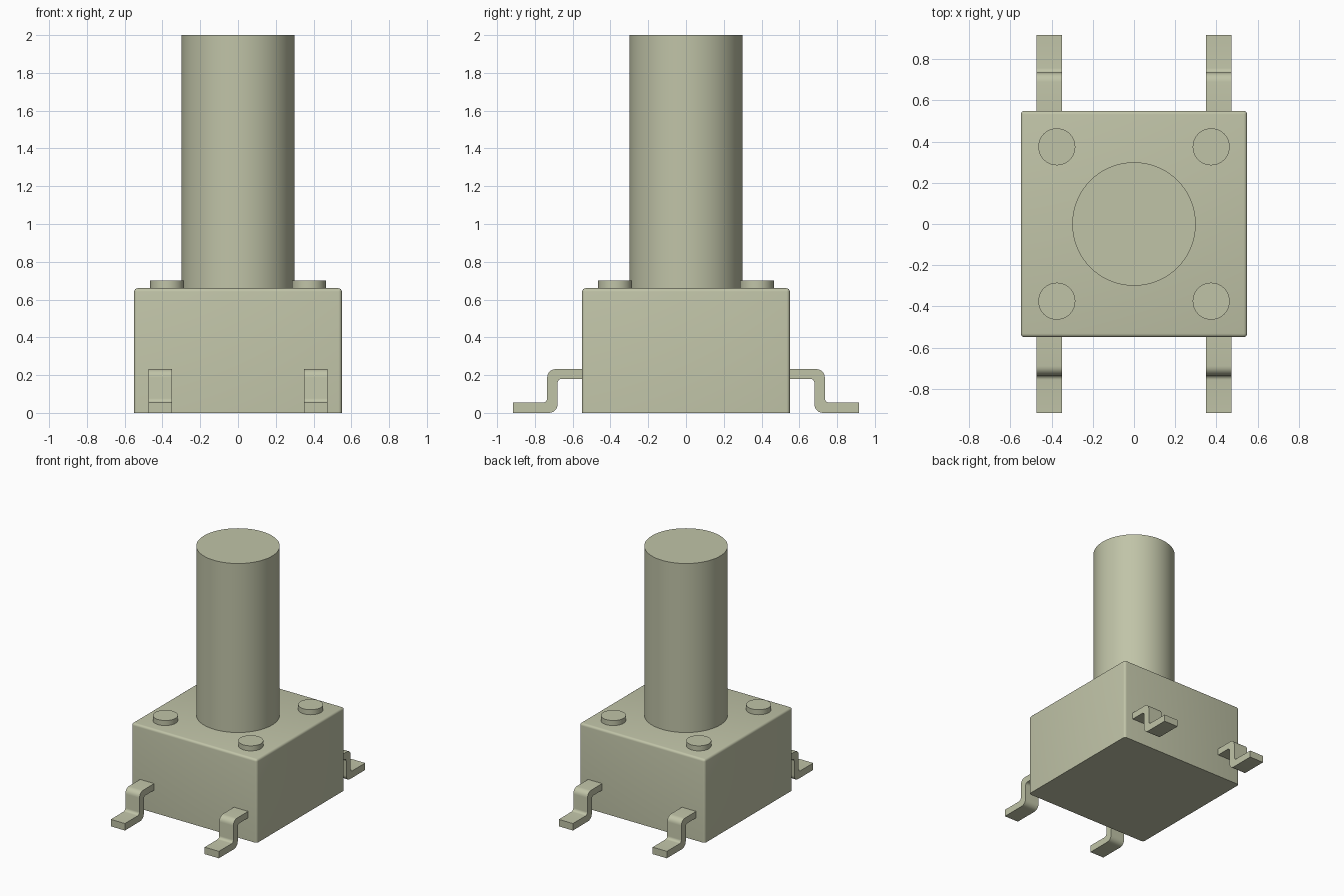
import bpy, bmesh, math
from mathutils import Vector

if "Cube" in bpy.data.objects:
    bpy.data.objects.remove(bpy.data.objects["Cube"])

mat = bpy.data.materials.new("khaki_grey")
mat.diffuse_color = (0.53, 0.55, 0.39, 1.0)
mat.use_nodes = True
mat.node_tree.nodes["Principled BSDF"].inputs["Base Color"].default_value = mat.diffuse_color


def add_object(name, bm):
    bmesh.ops.recalc_face_normals(bm, faces=bm.faces[:])
    mesh = bpy.data.meshes.new(name)
    bm.to_mesh(mesh)
    bm.free()
    mesh.materials.append(mat)
    obj = bpy.data.objects.new(name, mesh)
    bpy.context.collection.objects.link(obj)
    bpy.context.view_layer.objects.active = obj
    for o in bpy.context.selected_objects:
        o.select_set(False)
    obj.select_set(True)
    bpy.ops.object.shade_smooth_by_angle(angle=math.radians(35))
    return obj


def cylinder(name, x, y, radius, z0, z1, sides):
    bm = bmesh.new()
    bmesh.ops.create_cone(bm, cap_ends=True, segments=sides,
                          radius1=radius, radius2=radius, depth=z1 - z0)
    bmesh.ops.translate(bm, verts=bm.verts[:], vec=(x, y, (z0 + z1) / 2))
    return add_object(name, bm)


def rounded(corners, steps=6):
    """Round each (y, z, radius) corner of a closed right-angled outline."""
    points = []
    for i, (y, z, r) in enumerate(corners):
        p = Vector((y, z))
        if r == 0:
            points.append(p)
            continue
        a = (Vector(corners[i - 1][:2]) - p).normalized()
        b = (Vector(corners[(i + 1) % len(corners)][:2]) - p).normalized()
        centre = p + (a + b) * r
        for k in range(steps + 1):
            t = math.pi / 2 * k / steps
            points.append(centre - b * r * math.cos(t) - a * r * math.sin(t))
    return points


# Housing: box with rounded top and upright edges, sharp base
bm = bmesh.new()
bmesh.ops.create_cube(bm, size=1)
bmesh.ops.scale(bm, verts=bm.verts[:], vec=(1.1, 1.1, 0.66))
bmesh.ops.translate(bm, verts=bm.verts[:], vec=(0, 0, 0.33))
edges = [e for e in bm.edges if max(v.co.z for v in e.verts) > 0.5]
bmesh.ops.bevel(bm, geom=edges, offset=0.018, segments=4,
                profile=0.5, affect='EDGES')
add_object("housing", bm)

# Tall push button
cylinder("button", 0, 0, 0.30, 0.66, 2.0, 72)

# Gull-wing leg outline in y and z
outline = rounded([
    (0.545, 0.232, 0), (0.735, 0.232, 0.045), (0.735, 0.055, 0.022),
    (0.917, 0.055, 0), (0.917, 0.0, 0), (0.68, 0.0, 0.045),
    (0.68, 0.18, 0.022), (0.545, 0.18, 0)])

for sx, side in ((-1, "left"), (1, "right")):
    for sy, end in ((-1, "front"), (1, "back")):
        # Corner rivets
        cylinder(f"rivet_{end}_{side}", sx * 0.375, sy * 0.375,
                 0.09, 0.66, 0.70, 40)
        # Solder legs
        bm = bmesh.new()
        face = bm.faces.new([bm.verts.new((sx * 0.35, sy * p.x, p.y))
                             for p in outline])
        ext = bmesh.ops.extrude_face_region(bm, geom=[face])
        moved = [g for g in ext["geom"] if isinstance(g, bmesh.types.BMVert)]
        bmesh.ops.translate(bm, verts=moved, vec=(sx * 0.124, 0, 0))
        if not face.is_valid or len(face.link_loops if hasattr(face, "link_loops") else face.loops) == 0:
            bm.faces.new([v for v in bm.verts if v not in moved])
        add_object(f"leg_{end}_{side}", bm)
